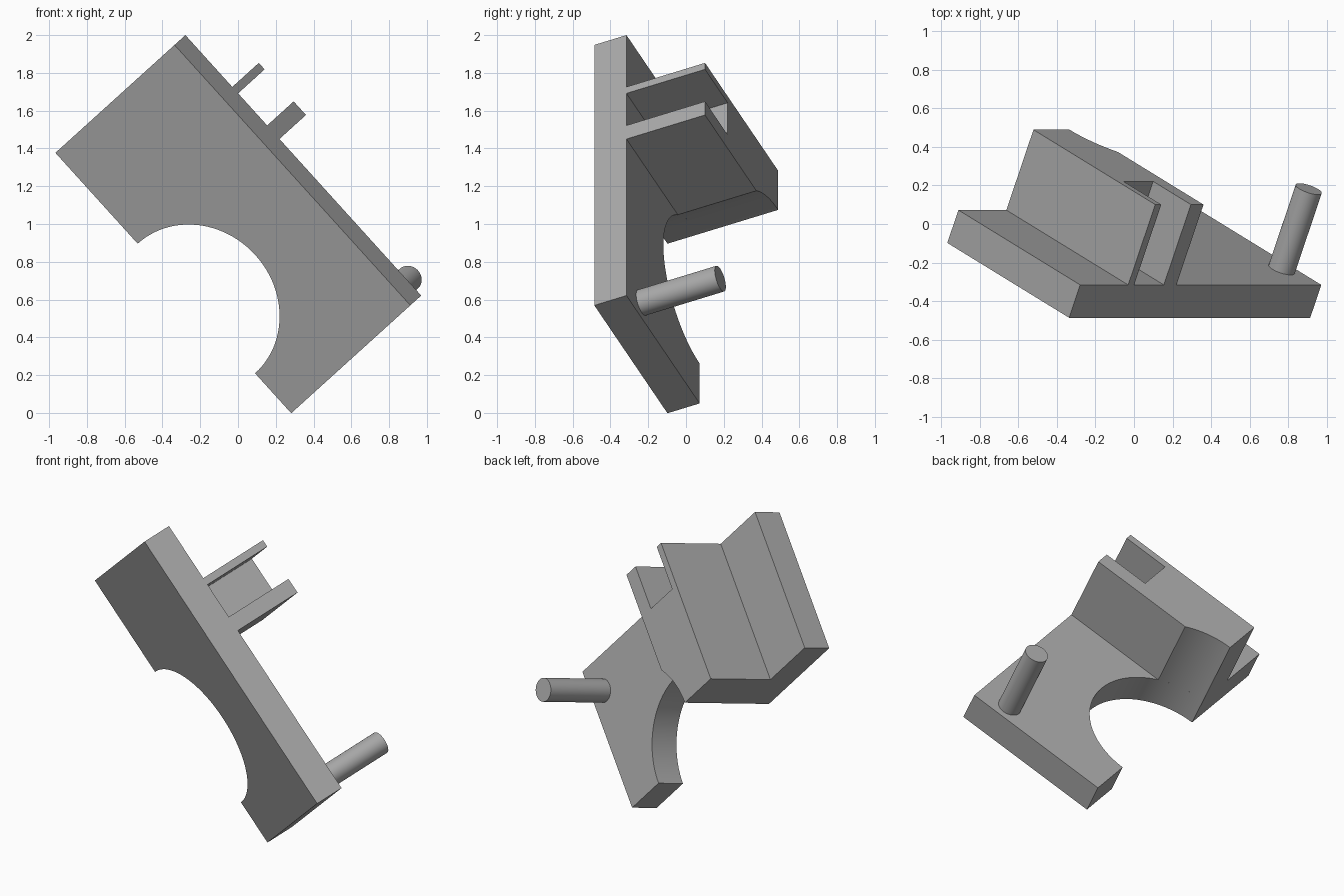
import bpy, bmesh, math
from mathutils import Vector, Matrix

cube = bpy.data.objects.get("Cube")
if cube:
    bpy.data.objects.remove(cube, do_unlink=True)

# Tilted local frame: u along the plate, v across it, n out of its back
u = Vector((0.671, 0, -0.741)).normalized()
v = Vector((-0.677, 0.414, -0.607))
v = (v - u * v.dot(u)).normalized()
n = u.cross(v)
FRAME = Matrix.Translation((-0.336, -0.4855, 1.948)) @ Matrix((u, v, n)).transposed().to_4x4()

LENGTH, WIDTH, THICK, HEIGHT = 1.86, 0.935, 0.187, 0.644
CUT_U, CUT_R = 1.112, 0.463

grey = bpy.data.materials.new("plain grey")
grey.use_nodes = True
colour = (0.40, 0.40, 0.40, 1)
grey.diffuse_color = colour
grey.node_tree.nodes["Principled BSDF"].inputs["Base Color"].default_value = colour


def finish(bm, name):
    bmesh.ops.recalc_face_normals(bm, faces=bm.faces)
    mesh = bpy.data.meshes.new(name)
    bm.to_mesh(mesh)
    bm.free()
    mesh.materials.append(grey)
    obj = bpy.data.objects.new(name, mesh)
    obj.matrix_world = FRAME
    bpy.context.collection.objects.link(obj)
    bpy.ops.object.select_all(action="DESELECT")
    obj.select_set(True)
    bpy.context.view_layer.objects.active = obj
    bpy.ops.object.shade_smooth_by_angle(angle=math.radians(30))
    return obj


def extrude_outline(name, outline, low, high):
    bm = bmesh.new()
    face = bm.faces.new([bm.verts.new((a, b, low)) for a, b in outline])
    result = bmesh.ops.extrude_face_region(bm, geom=[face], use_keep_orig=True)
    moved = [g for g in result["geom"] if isinstance(g, bmesh.types.BMVert)]
    bmesh.ops.translate(bm, verts=moved, vec=(0, 0, high - low))
    return finish(bm, name)


def cut_arc(start, end, steps):
    # Points on the round cut-out, angles measured from its far end
    angles = [start + (end - start) * i / steps for i in range(steps + 1)]
    return [(CUT_U + CUT_R * math.cos(t), WIDTH - CUT_R * math.sin(t)) for t in angles]


# Plate with a half-round bite in its lower long edge
extrude_outline("base_plate",
                [(0, 0), (LENGTH, 0), (LENGTH, WIDTH)] + cut_arc(0, math.pi, 48) + [(0, WIDTH)],
                0, THICK)

# Raised block with an open slot at the top edge, trimmed by the same bite
left, right = 0.37, 0.742
slot_left, slot_right, slot_depth = 0.416, 0.645, 0.29
trim = math.acos((right - CUT_U) / CUT_R)
extrude_outline("slotted_block",
                [(left, 0), (slot_left, 0), (slot_left, slot_depth), (slot_right, slot_depth),
                 (slot_right, 0), (right, 0)] + cut_arc(trim, math.pi, 14) + [(left, WIDTH)],
                THICK, HEIGHT)

# Round pin near the far corner
bm = bmesh.new()
bmesh.ops.create_cone(bm, cap_ends=True, segments=40, radius1=0.071, radius2=0.071,
                      depth=HEIGHT - THICK,
                      matrix=Matrix.Translation((1.75, 0.195, (HEIGHT + THICK) / 2)))
finish(bm, "pin")
